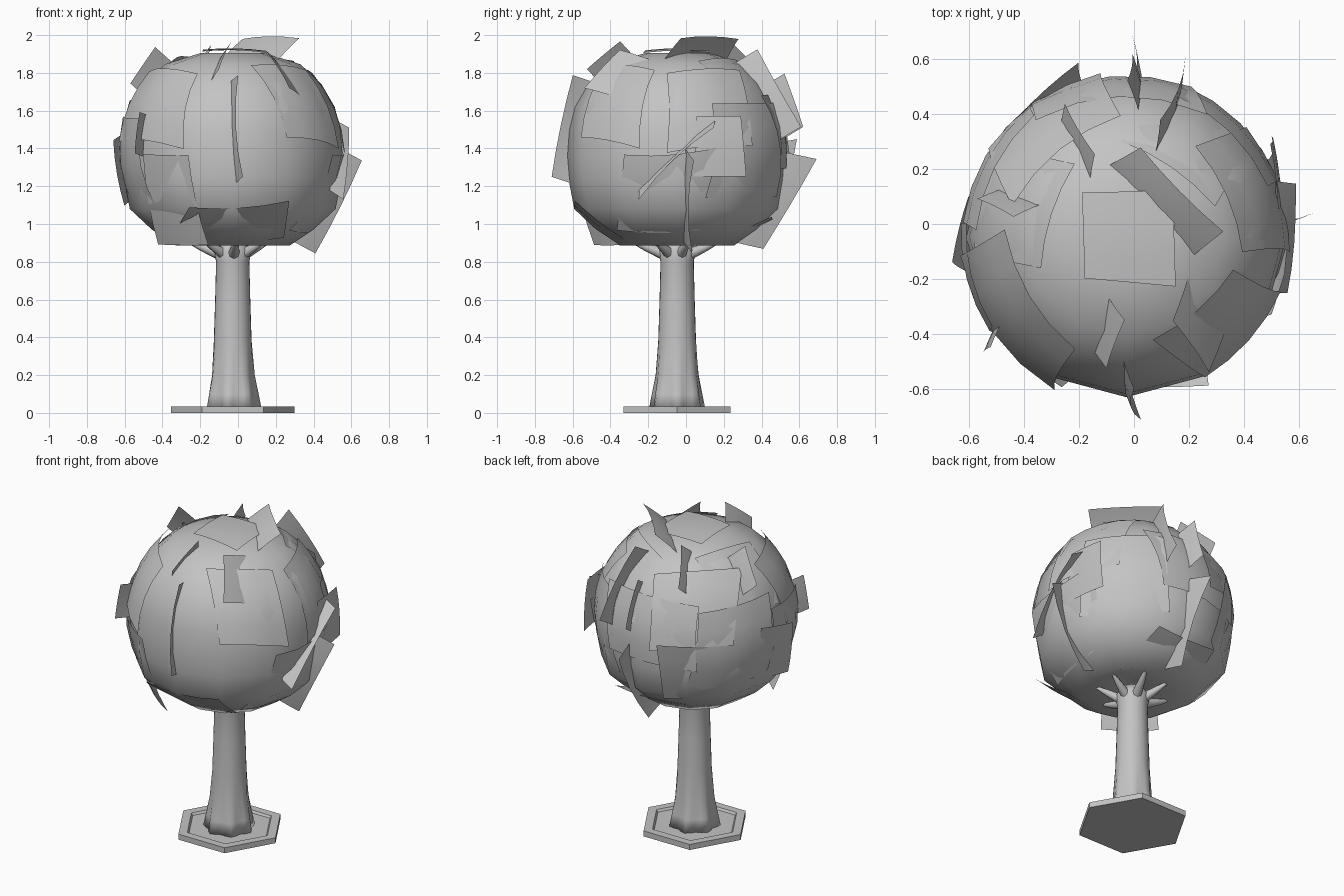
import bpy, bmesh, random
from math import radians, sin, cos, pi
from mathutils import Vector, Matrix

cube = bpy.data.objects.get("Cube")
if cube:
    bpy.data.objects.remove(cube, do_unlink=True)

random.seed(4)
AXIS = Vector((-0.028, -0.047, 0))
CROWN = AXIS + Vector((0, 0, 1.39))

grey = bpy.data.materials.new("plain_grey")
grey.use_nodes = True
colour = (0.55, 0.55, 0.55, 1)
grey.diffuse_color = colour
grey.node_tree.nodes["Principled BSDF"].inputs["Base Color"].default_value = colour


def finish(name, bm, smooth=True):
    """Turn a bmesh into a named, coloured object."""
    mesh = bpy.data.meshes.new(name)
    for face in bm.faces:
        face.smooth = smooth
    bm.to_mesh(mesh)
    bm.free()
    mesh.materials.append(grey)
    obj = bpy.data.objects.new(name, mesh)
    bpy.context.collection.objects.link(obj)


def lathe(name, profile, sides, smooth=True, lobes=lambda angle, height: 1):
    """Revolve (radius, height) pairs round the tree axis and close both ends."""
    bm = bmesh.new()
    rings = []
    for radius, height in profile:
        ring = []
        for i in range(sides):
            a = 2 * pi * i / sides
            r = radius * lobes(a, height)
            ring.append(bm.verts.new(AXIS + Vector((r * cos(a), r * sin(a), height))))
        rings.append(ring)
    for low, high in zip(rings, rings[1:]):
        for i in range(sides):
            j = (i + 1) % sides
            bm.faces.new((low[i], low[j], high[j], high[i]))
    bm.faces.new(rings[-1])
    bm.faces.new(reversed(rings[0]))
    finish(name, bm, smooth)


# Hexagonal base plate with a sunken middle
lathe("base_plate", [(0.327, 0), (0.327, 0.035), (0.27, 0.035), (0.26, 0.021)], 6, smooth=False)


# Trunk with root lobes that fade out upwards
def root_lobes(angle, height):
    return 1 + 0.1 * cos(7 * angle) * max(0, 1 - height / 0.35)


lathe("trunk", [(0.14, 0.02), (0.128, 0.1), (0.112, 0.2), (0.1, 0.38), (0.093, 0.6),
                (0.088, 0.8), (0.1, 0.86), (0.07, 0.91)], 28, lobes=root_lobes)

# Short curling branches at the top of the trunk
for i in range(7):
    a = 2 * pi * i / 7 + 0.3
    out = Vector((cos(a), sin(a), 0))
    reach = 0.22 + 0.04 * (i % 2)
    curve = bpy.data.curves.new("branch", "CURVE")
    curve.dimensions = "3D"
    curve.bevel_depth = 0.035
    curve.bevel_resolution = 2
    curve.resolution_u = 4
    curve.use_fill_caps = True
    spline = curve.splines.new("BEZIER")
    path = [(0.04, 0.83, 1), (reach * 0.65, 0.88, 0.6), (reach, 0.92, 0.2)]
    spline.bezier_points.add(len(path) - 1)
    for point, (r, z, thick) in zip(spline.bezier_points, path):
        point.co = AXIS + out * r + Vector((0, 0, z))
        point.radius = thick
        point.handle_left_type = point.handle_right_type = "AUTO"
    curve.materials.append(grey)
    bpy.context.collection.objects.link(bpy.data.objects.new("branch", curve))

# Round faceted crown with a hollowed underside
lathe("crown_shell", [(0.06, 0.95), (0.3, 0.885), (0.43, 0.972), (0.545, 1.08), (0.575, 1.24),
                      (0.582, 1.36), (0.57, 1.5), (0.54, 1.62), (0.47, 1.74), (0.36, 1.845),
                      (0.17, 1.905)], 12)


def leaf(bm, azimuth, elevation, dist, width, height, yaw=0, pitch=0, roll=0, bend=0.9):
    """Add one curved panel facing outwards from the crown centre."""
    a, e = radians(azimuth), radians(elevation)
    normal = Vector((cos(a) * cos(e), sin(a) * cos(e), sin(e)))
    across = Vector((-sin(a), cos(a), 0))
    frame = Matrix((across, normal.cross(across), normal)).transposed()
    frame = (frame @ Matrix.Rotation(radians(roll), 3, "Z")
             @ Matrix.Rotation(radians(-yaw), 3, "Y")
             @ Matrix.Rotation(radians(pitch), 3, "X"))
    steps = 4
    skew, taper = random.uniform(-0.12, 0.12), random.uniform(-0.2, 0.1)
    grid = []
    for row in range(steps + 1):
        t = row / steps - 0.5
        line = []
        for col in range(steps + 1):
            s = (col / steps - 0.5) * (1 + taper * t)
            x, y = (s + skew * t) * width, (t + skew * s) * height
            drop = -bend * (x * x + y * y) / 1.14
            line.append(bm.verts.new(CROWN + normal * dist + frame @ Vector((x, y, drop))))
        grid.append(line)
    for r in range(steps):
        for c in range(steps):
            bm.faces.new((grid[r][c], grid[r][c + 1], grid[r + 1][c + 1], grid[r + 1][c]))


# Broad panels lying on the crown: azimuth, elevation, distance, width, height
bm = bmesh.new()
for spec in [(-146, 26, 0.595, 0.55, 0.42), (-165, -8, 0.6, 0.42, 0.5), (-42, 28, 0.58, 0.4, 0.45),
             (-2, -25, 0.585, 0.57, 0.46), (20, 25, 0.58, 0.45, 0.45), (45, 0, 0.585, 0.5, 0.5),
             (60, 38, 0.57, 0.45, 0.4), (95, 10, 0.585, 0.6, 0.4), (125, 25, 0.585, 0.5, 0.45),
             (150, 0, 0.59, 0.5, 0.5), (165, 40, 0.57, 0.4, 0.4)]:
    leaf(bm, *spec)
finish("crown_panels", bm)

# Loose panels that stick out: as above, then yaw, pitch and roll
bm = bmesh.new()
for spec in [(43, 72, 0.57, 0.44, 0.2, 0, -58), (-110, 52, 0.515, 0.3, 0.24, 55),
             (-91, 11, 0.56, 0.15, 0.55, 70, -3, 6), (3, -28, 0.55, 0.2, 0.55, 75),
             (22, 2, 0.6, 0.26, 0.32, 15), (83, -28, 0.56, 0.22, 0.55, 75),
             (68, 30, 0.54, 0.24, 0.48, 80), (85, 22, 0.59, 0.18, 0.3, 70),
             (160, 42, 0.57, 0.22, 0.24, 60), (122, 48, 0.54, 0.22, 0.28, -60),
             (-145, 8, 0.59, 0.16, 0.22, 60), (178, -10, 0.6, 0.26, 0.35, 12),
             (-45, 45, 0.57, 0.25, 0.3, -30), (120, -15, 0.59, 0.3, 0.4, -12),
             (-2, -3, 0.575, 0.08, 0.55, 70, 0, -47), (-128, -27, 0.595, 0.32, 0.5, 0, -10),
             (-90, -44, 0.585, 0.57, 0.32, 0, 10), (90, -48, 0.57, 0.45, 0.27, 0, 20),
             (0, 89, 0.54, 0.33, 0.33)]:
    leaf(bm, *spec, bend=0.4)
finish("loose_leaves", bm)
